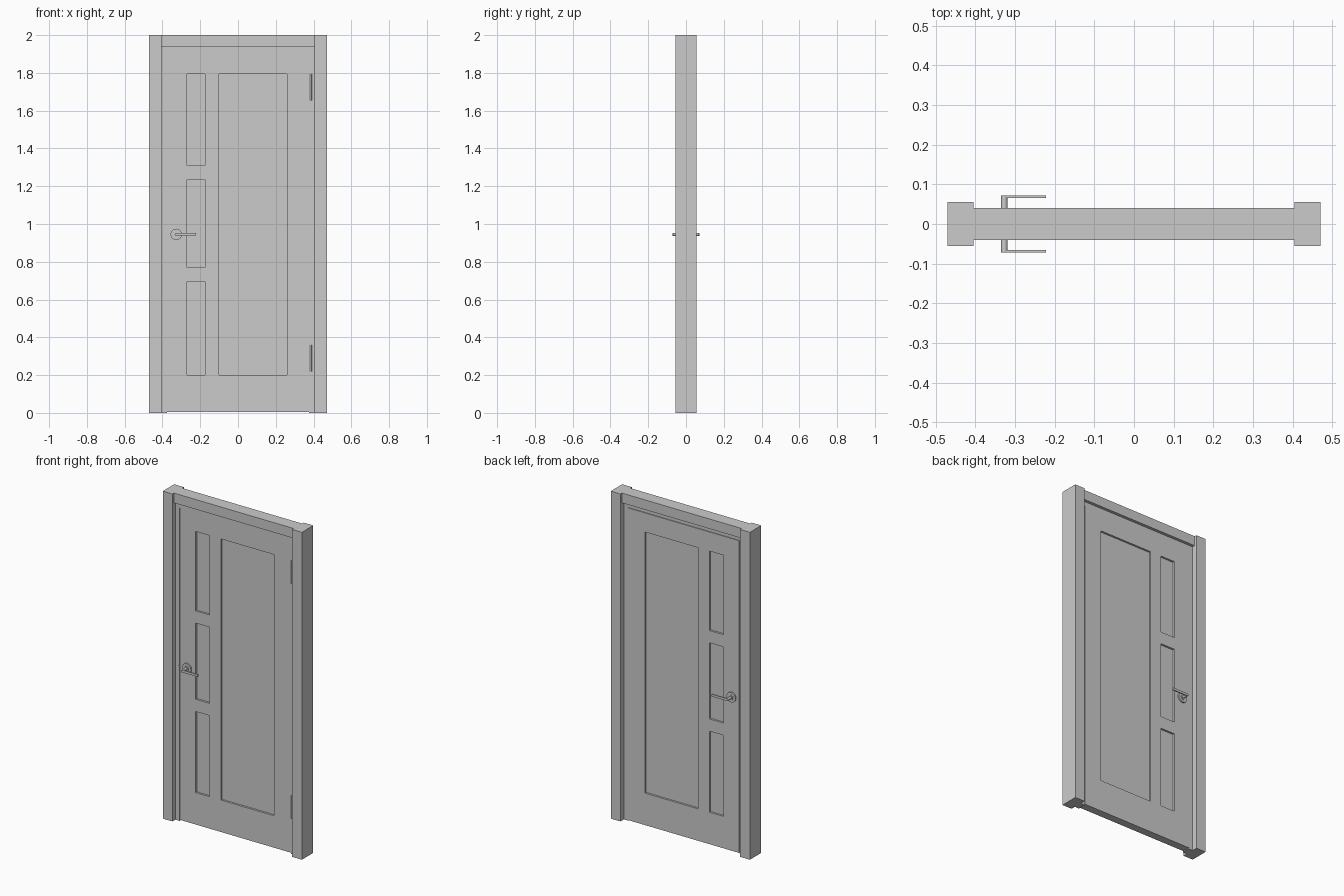
import bpy, bmesh, math
from mathutils import Matrix, Vector

if "Cube" in bpy.data.objects:
    bpy.data.objects.remove(bpy.data.objects["Cube"])


def finish(name, bm):
    mesh = bpy.data.meshes.new(name)
    bmesh.ops.recalc_face_normals(bm, faces=bm.faces[:])
    bm.to_mesh(mesh)
    bm.free()
    ob = bpy.data.objects.new(name, mesh)
    bpy.context.scene.collection.objects.link(ob)
    return ob


def add_box(bm, x0, x1, y0, y1, z0, z1):
    centre = Vector((x0 + x1, y0 + y1, z0 + z1)) / 2
    size = Matrix.Diagonal((x1 - x0, y1 - y0, z1 - z0, 1))
    bmesh.ops.create_cube(bm, size=1, matrix=Matrix.Translation(centre) @ size)


def box(name, *bounds):
    bm = bmesh.new()
    add_box(bm, *bounds)
    return finish(name, bm)


def cylinder(name, radius, start, end, sides=32):
    start, end = Vector(start), Vector(end)
    axis = end - start
    turn = axis.to_track_quat('Z', 'Y').to_matrix().to_4x4()
    bm = bmesh.new()
    bmesh.ops.create_cone(bm, cap_ends=True, segments=sides, radius1=radius, radius2=radius,
                          depth=axis.length, matrix=Matrix.Translation((start + end) / 2) @ turn)
    return smooth(finish(name, bm))


def smooth(ob):
    bpy.ops.object.select_all(action='DESELECT')
    ob.select_set(True)
    bpy.context.view_layer.objects.active = ob
    bpy.ops.object.shade_smooth_by_angle(angle=math.radians(35))
    return ob


# Outer casing: two posts and a thinner header
W, CASE, LINING = 0.47, 0.405, 0.376
for side, s in (("left", -1), ("right", 1)):
    a, b = sorted((s * W, s * CASE))
    box(f"{side}_casing", a, b, -0.055, 0.055, 0, 2)
    a, b = sorted((s * CASE, s * LINING))
    box(f"{side}_lining", a, b, -0.027, 0.022, 0, 1.94)
box("header_casing", -CASE, CASE, -0.04, 0.04, 1.94, 2)
box("header_lining", -LINING, LINING, -0.027, 0.022, 1.913, 1.94)

# Door leaf with recessed panels on both faces
FRONT, BACK, RECESS = -0.023, 0.025, 0.012
leaf = box("door_leaf", -0.375, 0.375, FRONT, BACK, 0.005, 1.912)
panels = [(-0.10, 0.26, 0.20, 1.795),
          (-0.27, -0.175, 0.20, 0.695),
          (-0.27, -0.175, 0.77, 1.235),
          (-0.27, -0.175, 1.31, 1.795)]
bm = bmesh.new()
for x0, x1, z0, z1 in panels:
    add_box(bm, x0, x1, FRONT - 0.05, FRONT + RECESS, z0, z1)
    add_box(bm, x0, x1, BACK - RECESS, BACK + 0.05, z0, z1)
cutter = finish("panel_cutter", bm)
cutter.hide_render = True
mod = leaf.modifiers.new("panels", 'BOOLEAN')
mod.operation, mod.solver, mod.object = 'DIFFERENCE', 'EXACT', cutter
bpy.context.view_layer.objects.active = leaf
bpy.ops.object.modifier_apply(modifier=mod.name)
bpy.data.objects.remove(cutter)

# Lever handles on both faces
HX, HZ = -0.327, 0.945
for side, s, face in (("front", -1, FRONT), ("back", 1, BACK)):
    cylinder(f"{side}_rosette", 0.03, (HX, face - s * 0.004, HZ), (HX, face + s * 0.008, HZ), 40)
    cylinder(f"{side}_collar", 0.015, (HX, face, HZ), (HX, face + s * 0.013, HZ))
    cylinder(f"{side}_spindle", 0.008, (HX, face, HZ), (HX, s * 0.072, HZ))
    y0, y1 = sorted((s * 0.065, s * 0.072))
    box(f"{side}_lever", HX, -0.222, y0, y1, HZ - 0.007, HZ + 0.007)

# Hinge barrels and the strike plate
for name, z in (("lower_hinge", 0.22), ("upper_hinge", 1.655)):
    cylinder(name, 0.005, (0.386, -0.029, z), (0.386, -0.029, z + 0.14), 16)
box("strike_plate", -0.382, -0.3755, -0.028, -0.01, 0.89, 0.95)
